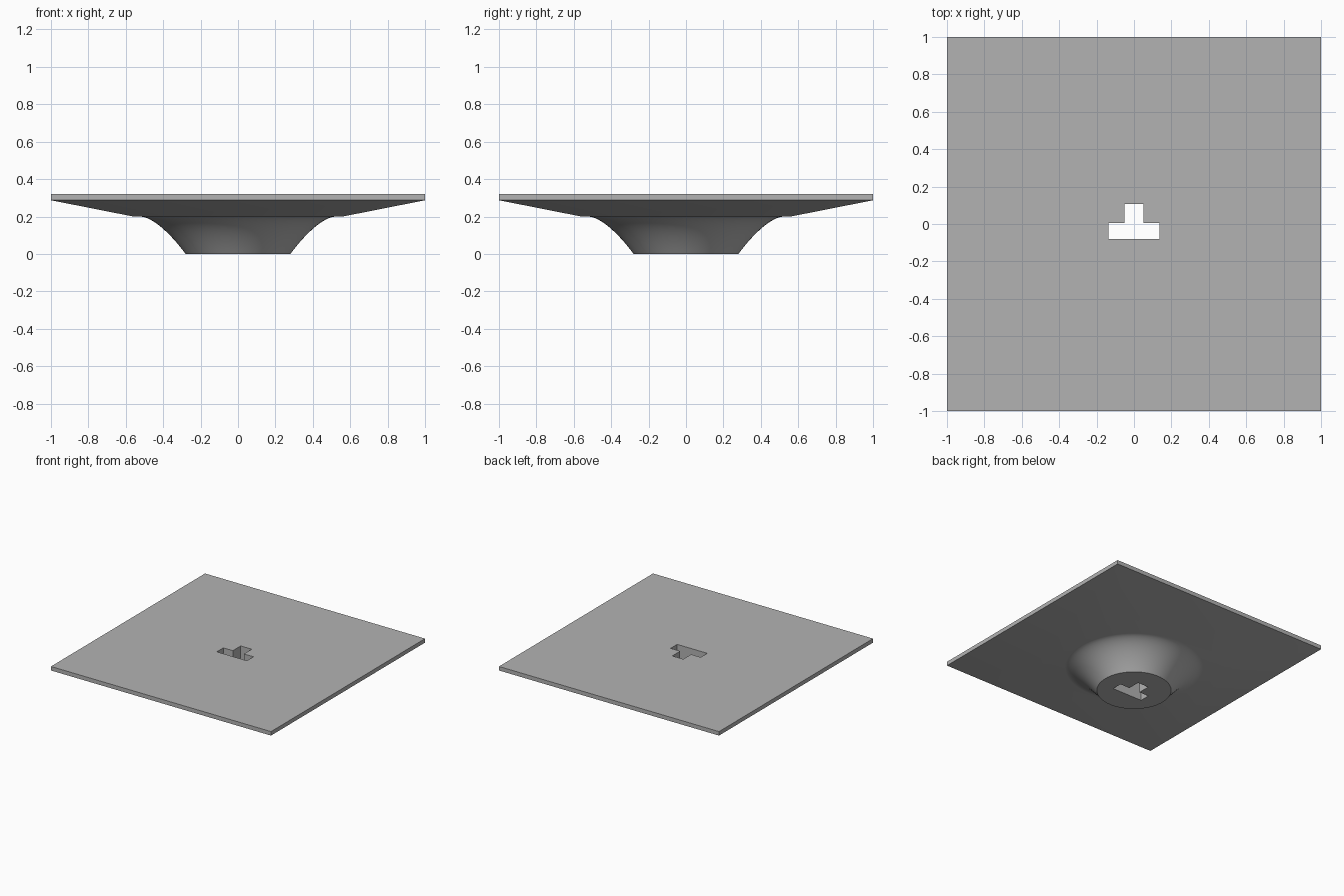
import bpy, bmesh, math

if "Cube" in bpy.data.objects:
    bpy.data.objects.remove(bpy.data.objects["Cube"], do_unlink=True)

grey = bpy.data.materials.new("plain_grey")
grey.use_nodes = True
colour = (0.45, 0.45, 0.45, 1)
grey.diffuse_color = colour
grey.node_tree.nodes["Principled BSDF"].inputs["Base Color"].default_value = colour


def stack(name, rings):
    """Skin a list of equal-length point rings, bottom to top, into a closed solid."""
    bm = bmesh.new()
    loops = [[bm.verts.new(p) for p in ring] for ring in rings]
    n = len(loops[0])
    for low, high in zip(loops, loops[1:]):
        for i in range(n):
            j = (i + 1) % n
            bm.faces.new((low[i], low[j], high[j], high[i]))
    bm.faces.new(loops[0][::-1])
    bm.faces.new(loops[-1])
    bmesh.ops.recalc_face_normals(bm, faces=bm.faces)
    mesh = bpy.data.meshes.new(name)
    bm.to_mesh(mesh)
    bm.free()
    mesh.materials.append(grey)
    obj = bpy.data.objects.new(name, mesh)
    bpy.context.collection.objects.link(obj)
    return obj


def square(r, z):
    return [(-r, -r, z), (r, -r, z), (r, r, z), (-r, r, z)]


def circle(r, z, n=72):
    return [(r * math.cos(math.tau * i / n), r * math.sin(math.tau * i / n), z) for i in range(n)]


def combine(target, tool, operation):
    mod = target.modifiers.new(operation.lower(), "BOOLEAN")
    mod.operation = operation
    mod.solver = "EXACT"
    mod.object = tool
    bpy.context.view_layer.objects.active = target
    bpy.ops.object.modifier_apply(modifier=mod.name)
    bpy.data.objects.remove(tool, do_unlink=True)


# Square plate with a shallow tapered underside
SHOULDER = 0.2
plate = stack("flared_plate", [square(0.56, SHOULDER), square(1, 0.287), square(1, 0.32)])

# Round flared foot, running slightly into the plate
foot_rings = []
STEPS = 14
for i in range(STEPS + 1):
    t = i / STEPS
    foot_rings.append(circle(0.28 + 0.24 * t, SHOULDER * (1 - (1 - t) ** 1.6)))
foot_rings.append(circle(0.52, 0.25))
combine(plate, stack("foot", foot_rings), "UNION")

# T-shaped slot straight through
outline = [(-0.137, -0.08), (0.137, -0.08), (0.137, 0.005), (0.05, 0.005),
           (0.05, 0.107), (-0.05, 0.107), (-0.05, 0.005), (-0.137, 0.005)]
slot = stack("slot_cutter", [[(x, y, z) for x, y in outline] for z in (-0.1, 0.5)])
slot.hide_render = True
combine(plate, slot, "DIFFERENCE")

# Smooth foot, crisp edges
bpy.ops.object.select_all(action="DESELECT")
plate.select_set(True)
bpy.context.view_layer.objects.active = plate
bpy.ops.object.shade_smooth_by_angle(angle=math.radians(30))
